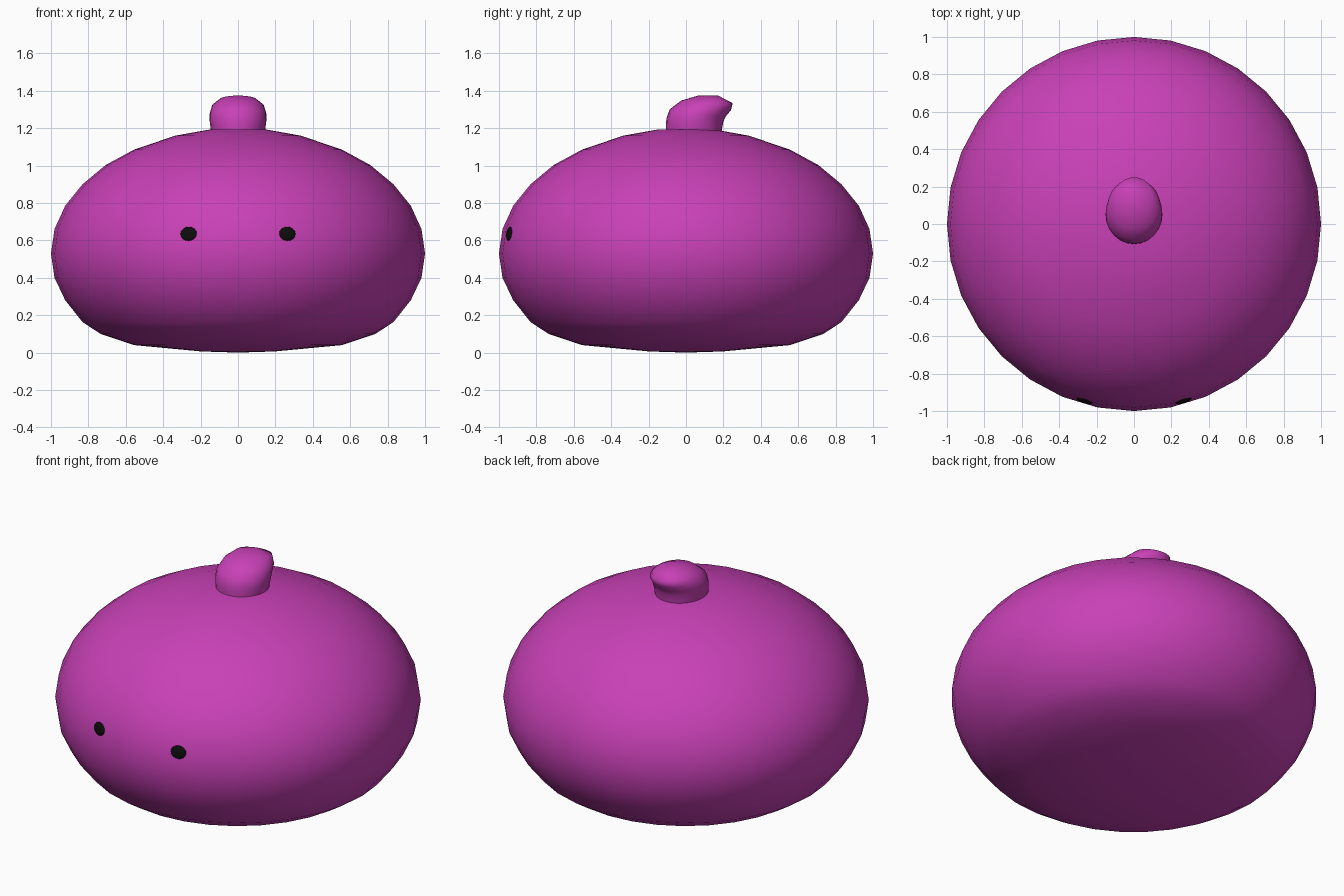
import bpy, bmesh, math
from mathutils import Matrix

if "Cube" in bpy.data.objects:
    bpy.data.objects.remove(bpy.data.objects["Cube"])


def material(name, rgb):
    m = bpy.data.materials.new(name)
    m.diffuse_color = (*rgb, 1)
    m.use_nodes = True
    m.node_tree.nodes["Principled BSDF"].inputs["Base Color"].default_value = m.diffuse_color
    return m


MAGENTA = material("magenta", (0.58, 0.052, 0.47))
BLACK = material("black", (0.004, 0.004, 0.004))


def finish(bm, name, mat):
    bmesh.ops.recalc_face_normals(bm, faces=bm.faces)
    for f in bm.faces:
        f.smooth = True
    mesh = bpy.data.meshes.new(name)
    bm.to_mesh(mesh)
    bm.free()
    mesh.materials.append(mat)
    obj = bpy.data.objects.new(name, mesh)
    bpy.context.collection.objects.link(obj)
    return obj


def loft(name, rings, start, end, mat):
    """Bridge equal-sized rings of points; start/end are pole points or None."""
    bm = bmesh.new()
    loops = [[bm.verts.new(p) for p in ring] for ring in rings]
    n = len(loops[0])
    for a, b in zip(loops, loops[1:]):
        for i in range(n):
            j = (i + 1) % n
            bm.faces.new((a[i], a[j], b[j], b[i]))
    for pole, loop in ((start, loops[0]), (end, loops[-1])):
        if pole:
            v = bm.verts.new(pole)
            for i in range(n):
                bm.faces.new((v, loop[i], loop[(i + 1) % n]))
    return finish(bm, name, mat)


def circle(n):
    return [(math.cos(2 * math.pi * i / n), math.sin(2 * math.pi * i / n)) for i in range(n)]


# Squashed round body: (radius, height) from the bottom up
profile = [(0.195, 0.006), (0.556, 0.04), (0.735, 0.1), (0.831, 0.163), (0.924, 0.28),
           (0.981, 0.4), (1.0, 0.53), (0.981, 0.66), (0.924, 0.785), (0.831, 0.9),
           (0.707, 1.003), (0.556, 1.085), (0.335, 1.16), (0.155, 1.192)]
loft("body", [[(r * c, r * s, z) for c, s in circle(32)] for r, z in profile],
     (0, 0, 0), (0, 0, 1.197), MAGENTA)

# Stem curling backwards: front (y, z), back (y, z), half width
sections = [(-0.108, 1.17, 0.19, 1.17, 0.143), (-0.107, 1.215, 0.194, 1.205, 0.148),
            (-0.105, 1.25, 0.2, 1.235, 0.152), (-0.088, 1.30, 0.212, 1.262, 0.151),
            (-0.025, 1.348, 0.24, 1.296, 0.138), (0.065, 1.374, 0.25, 1.333, 0.098)]
rings = []
for fy, fz, by, bz, w in sections:
    rings.append([(w * c, (fy + by) / 2 + (by - fy) / 2 * s, (fz + bz) / 2 + (bz - fz) / 2 * s)
                  for c, s in circle(24)])
loft("stem", rings, None, (0, 0.17, 1.375), MAGENTA)

# Small flat oval eyes lying on the body surface
for side, name in ((-1, "left_eye"), (1, "right_eye")):
    bm = bmesh.new()
    bmesh.ops.create_uvsphere(bm, u_segments=16, v_segments=8, radius=1)
    bm.transform(Matrix.Rotation(math.radians(90), 4, 'X'))
    eye = finish(bm, name, BLACK)
    eye.matrix_world = (Matrix.Rotation(side * math.radians(15.6), 4, 'Z')
                        @ Matrix.Translation((0, -0.981, 0.635))
                        @ Matrix.Rotation(math.radians(-8), 4, 'X')
                        @ Matrix.Diagonal((0.045, 0.012, 0.038, 1)))
